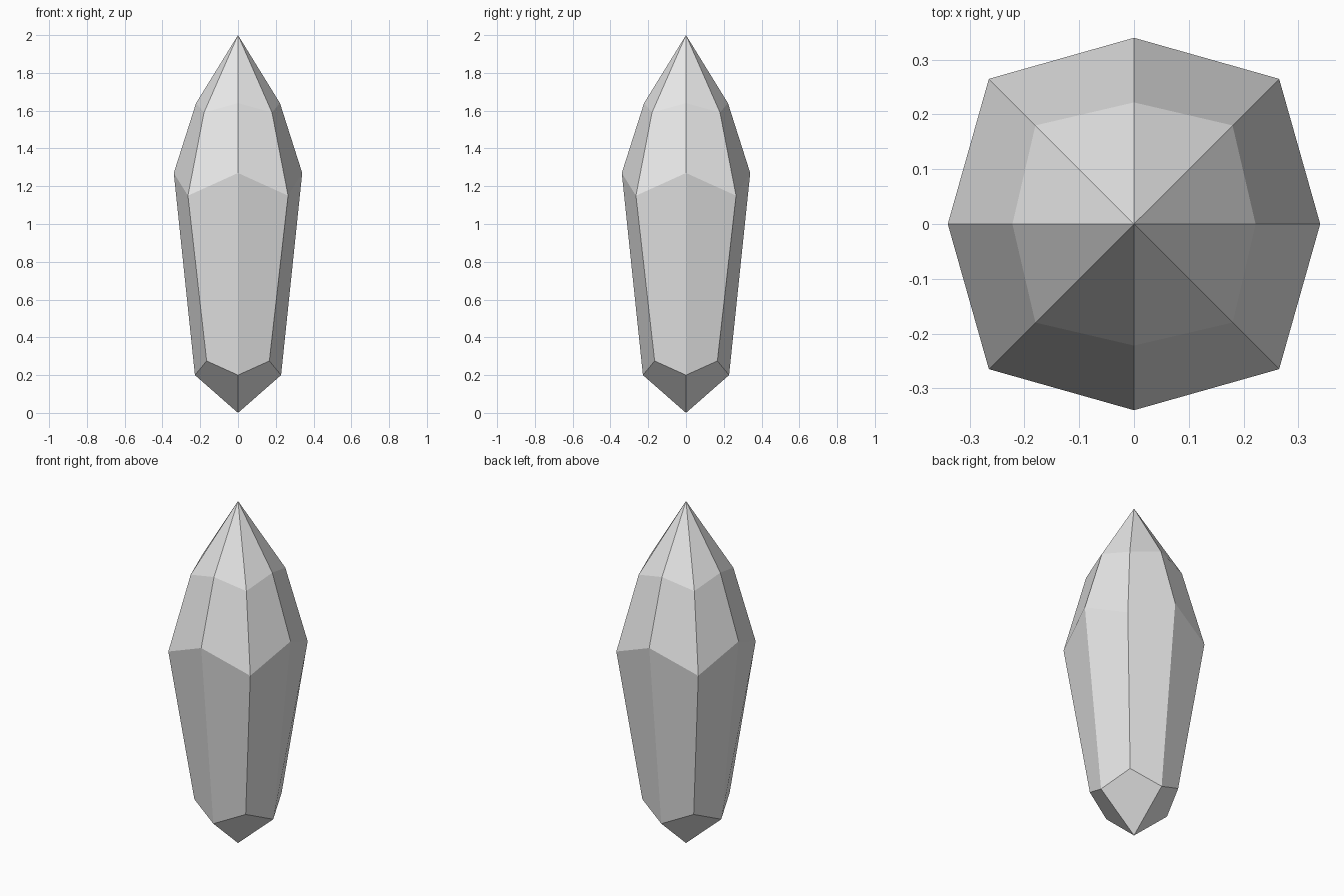
import bpy, bmesh
from math import cos, sin, pi, sqrt

cube = bpy.data.objects.get("Cube")
if cube:
    bpy.data.objects.remove(cube, do_unlink=True)

SIDES = 8


def flat_material(name, color):
    mat = bpy.data.materials.new(name)
    mat.use_nodes = True
    mat.diffuse_color = color
    mat.node_tree.nodes["Principled BSDF"].inputs["Base Color"].default_value = color
    return mat


def zigzag_ring(bm, axis_r, axis_z, corner_xy, corner_z):
    """Eight-point ring alternating between axis points and diagonal corners."""
    ring = []
    for i in range(SIDES):
        a = 2 * pi * i / SIDES
        r, z = (corner_xy * sqrt(2), corner_z) if i % 2 else (axis_r, axis_z)
        ring.append(bm.verts.new((r * cos(a), r * sin(a), z)))
    return ring


bm = bmesh.new()

# Crystal rings, from the base up
rings = [zigzag_ring(bm, *p) for p in (
    (0.228, 0.20, 0.166, 0.275),
    (0.34, 1.27, 0.265, 1.15),
    (0.222, 1.64, 0.18, 1.59),
)]
bottom = bm.verts.new((0, 0, 0))
tip = bm.verts.new((0, 0, 2))

# Side facets and pointed tip
for i in range(SIDES):
    j = (i + 1) % SIDES
    for low, high in zip(rings, rings[1:]):
        bm.faces.new((low[i], low[j], high[j], high[i]))
    bm.faces.new((rings[-1][i], rings[-1][j], tip))

# Four kite facets closing the base
base = rings[0]
for i in range(0, SIDES, 2):
    bm.faces.new((bottom, base[(i + 2) % SIDES], base[i + 1], base[i]))

bmesh.ops.recalc_face_normals(bm, faces=bm.faces)
mesh = bpy.data.meshes.new("crystal")
bm.to_mesh(mesh)
bm.free()
mesh.materials.append(flat_material("pale grey", (0.8, 0.8, 0.8, 1)))
crystal = bpy.data.objects.new("crystal", mesh)
bpy.context.collection.objects.link(crystal)
